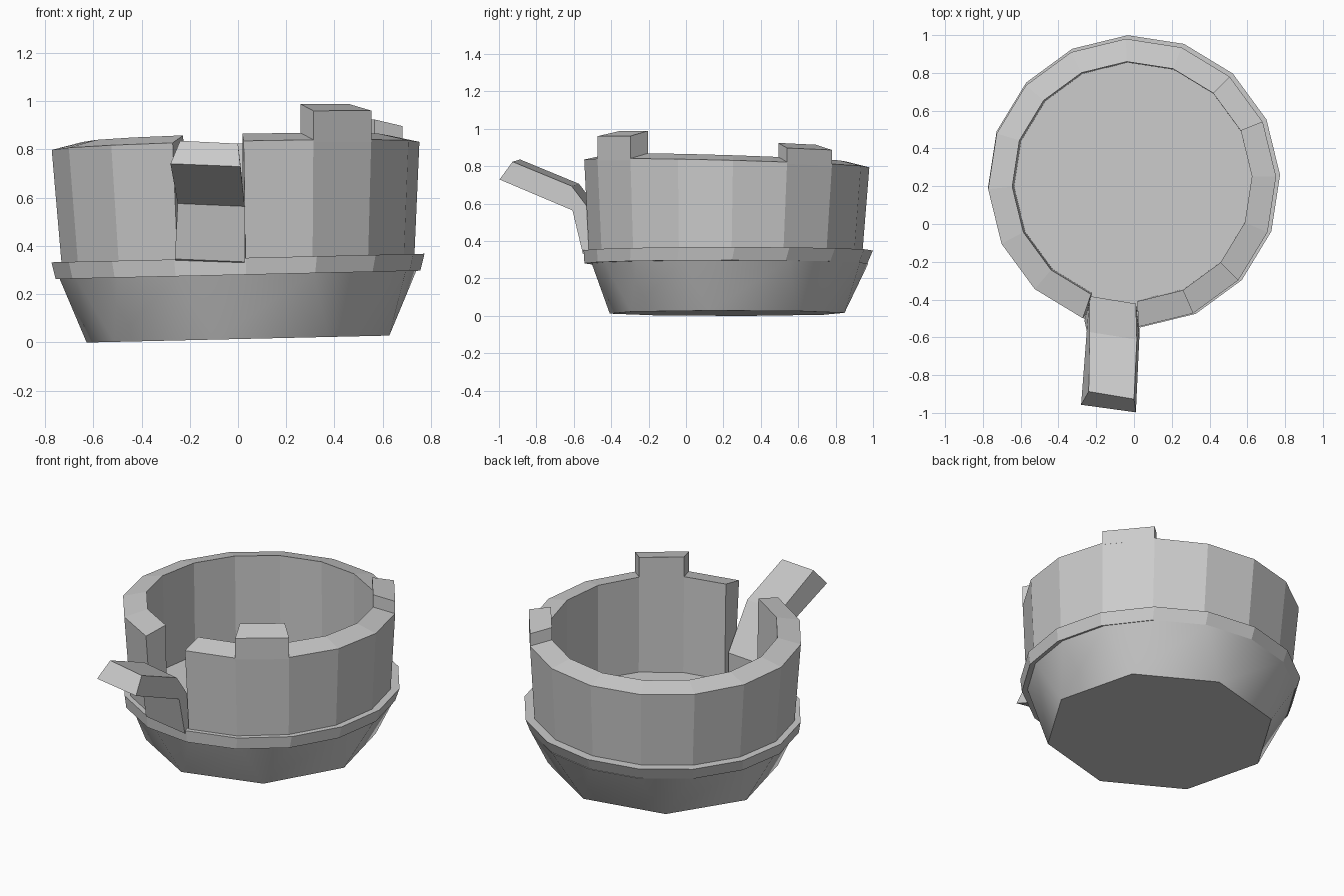
import bpy, bmesh, math
from mathutils import Vector

if "Cube" in bpy.data.objects:
    bpy.data.objects.remove(bpy.data.objects["Cube"])

N = 16
STEP = 360 / N
OFFSET = 2.5                      # angle of ring vertex 0
SLOPE = 0.023                     # the whole vessel leans slightly sideways


def ring_point(k, r, z, cx=0.0, cy=0.225):
    a = math.radians(OFFSET + k * STEP)
    x, y = cx + r * math.cos(a), cy + r * math.sin(a)
    return Vector((x, y, z + SLOPE * x))


def finish(name, bm, smooth=None):
    bmesh.ops.recalc_face_normals(bm, faces=bm.faces)
    me = bpy.data.meshes.new(name)
    bm.to_mesh(me)
    bm.free()
    ob = bpy.data.objects.new(name, me)
    bpy.context.collection.objects.link(ob)
    if smooth:
        bpy.ops.object.select_all(action='DESELECT')
        ob.select_set(True)
        bpy.context.view_layer.objects.active = ob
        bpy.ops.object.shade_smooth_by_angle(angle=math.radians(smooth))
    return ob


def skin(bm, loops, closed=False):
    """Quads between successive closed loops of vertices."""
    pairs = list(zip(loops, loops[1:] + loops[:1])) if closed else list(zip(loops, loops[1:]))
    for a, b in pairs:
        n = len(a)
        for i in range(n):
            j = (i + 1) % n
            bm.faces.new((a[i], a[j], b[j], b[i]))


# base: sixteen-sided top narrowing to an eight-sided foot
bm = bmesh.new()
foot = [bm.verts.new(ring_point(i * 2 + 0.5 - 1, 0.635, 0.014, 0.0, 0.22)) for i in range(8)]
top = [bm.verts.new(ring_point(k, 0.74, 0.28, 0, 0.235)) for k in range(N)]
for i in range(8):
    f0, f1 = foot[i], foot[(i + 1) % 8]
    a, b, c = top[(2 * i - 1) % N], top[2 * i], top[(2 * i + 1) % N]
    bm.faces.new((f0, b, a))
    bm.faces.new((f0, f1, c, b))
bm.faces.new(foot)
bm.faces.new(top)                 # inside floor
finish("base", bm, 30)

# lip running around the top of the base
bm = bmesh.new()
lip = []
for r, z, cy in ((0.69, 0.28, 0.225), (0.757, 0.28, 0.213),
                 (0.774, 0.35, 0.226), (0.69, 0.35, 0.225)):
    lip.append([bm.verts.new(ring_point(k, r, z, 0, cy)) for k in range(N)])
skin(bm, lip, closed=True)
finish("lip", bm)


# wall section at one ring vertex; rim leans outward and dips at the back
def wall_section(k):
    s = math.sin(math.radians(OFFSET + k * STEP))
    rim = 0.815 - 0.02 * s
    return [ring_point(k, 0.732, 0.34, 0, 0.212), ring_point(k, 0.763, rim, -0.01, 0.218),
            ring_point(k, 0.635, rim + 0.03, -0.01, 0.225), ring_point(k, 0.63, 0.27, -0.005, 0.225)]


# wall: open across the one segment where the spout sits
GAP = 11
bm = bmesh.new()
sections = [[bm.verts.new(p) for p in wall_section(k)] for k in range(GAP + 1, GAP + N + 1)]
skin(bm, sections)
bm.faces.new(sections[0])
bm.faces.new(sections[-1])
finish("wall", bm)


# raised lugs: one wall segment carried upward
def lug(name, k, height):
    bm = bmesh.new()
    for kk in (k, k + 1):
        for p in wall_section(kk)[1:3]:
            bm.verts.new(p - Vector((0, 0, 0.01)))
            bm.verts.new(p + Vector((0, 0, height)))
    bmesh.ops.convex_hull(bm, input=bm.verts)
    bmesh.ops.dissolve_limit(bm, angle_limit=0.03, verts=bm.verts, edges=bm.edges)
    finish(name, bm)


lug("front_lug", 13, 0.12)
lug("back_lug", 1, 0.075)

# spout: side profile (y, z) spanned across the wall gap
profile = [(-0.975, 0.735), (-0.905, 0.83), (-0.59, 0.70), (-0.40, 0.45),
           (-0.40, 0.27), (-0.53, 0.34), (-0.585, 0.57)]
left_x = [-0.28, -0.24, -0.235, -0.235, -0.235, -0.262, -0.25]
right_x = [0.01, 0.0, 0.015, 0.01, 0.01, 0.028, 0.028]
bm = bmesh.new()
sides = []
for xs, dy, dz in ((left_x, 0.018, 0.006), (right_x, -0.022, -0.006)):
    sides.append([bm.verts.new((x, y + dy, z + dz)) for x, (y, z) in zip(xs, profile)])
skin(bm, sides)
for s in sides:
    bm.faces.new(s)
finish("spout", bm)
